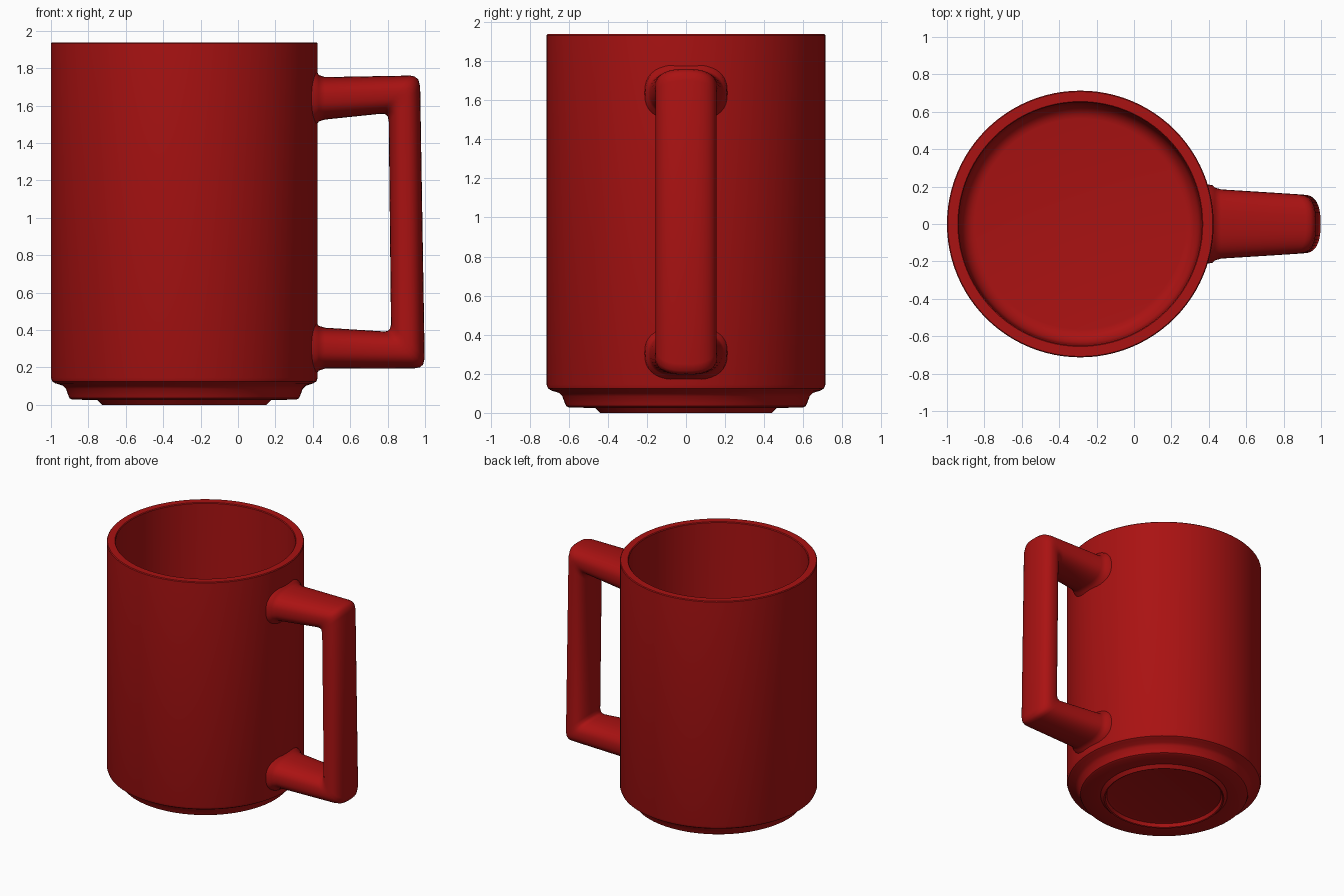
import bpy, bmesh, math
from mathutils import Vector

cube = bpy.data.objects.get("Cube")
if cube:
    bpy.data.objects.remove(cube, do_unlink=True)

red = bpy.data.materials.new("glossy red")
red.use_nodes = True
colour = (0.40, 0.006, 0.006, 1)
red.diffuse_color = colour
red.node_tree.nodes["Principled BSDF"].inputs["Base Color"].default_value = colour

CENTRE_X = -0.287


def finish(name, bm, angle):
    bmesh.ops.recalc_face_normals(bm, faces=bm.faces)
    mesh = bpy.data.meshes.new(name)
    bm.to_mesh(mesh)
    bm.free()
    obj = bpy.data.objects.new(name, mesh)
    bpy.context.collection.objects.link(obj)
    mesh.materials.append(red)
    bpy.ops.object.select_all(action='DESELECT')
    obj.select_set(True)
    bpy.context.view_layer.objects.active = obj
    bpy.ops.object.shade_smooth_by_angle(angle=math.radians(angle))
    return obj


def skin(bm, rings):
    """Join neighbouring closed rings of vertices with quads."""
    for a, b in zip(rings, rings[1:]):
        n = len(a)
        for i in range(n):
            j = (i + 1) % n
            bm.faces.new((a[i], a[j], b[j], b[i]))
    bm.faces.new(rings[0])
    bm.faces.new(rings[-1])


# Mug body: lathe from the recess under the foot, up the outside, down the inside
profile = [(0.40, 0.035), (0.42, 0.03), (0.43, 0.004), (0.44, 0.0),
           (0.465, 0.025), (0.60, 0.028), (0.613, 0.035), (0.62, 0.05),
           (0.633, 0.085), (0.65, 0.102), (0.69, 0.115), (0.706, 0.125),
           (0.713, 0.145), (0.713, 1.932), (0.708, 1.938), (0.655, 1.938),
           (0.65, 1.932), (0.643, 0.26)]
# Rounded corner between inner wall and floor
for k in range(1, 7):
    t = k / 6 * math.pi / 2
    profile.append((0.563 + 0.08 * math.cos(t), 0.22 - 0.10 * math.sin(t)))

SIDES = 96
bm = bmesh.new()
rings = []
for r, z in profile:
    rings.append([bm.verts.new((CENTRE_X + r * math.cos(2 * math.pi * i / SIDES),
                                r * math.sin(2 * math.pi * i / SIDES), z))
                  for i in range(SIDES)])
skin(bm, rings)
finish("mug_body", bm, 35)

# Handle: each station has an outer point, an inner point (x, z) and a half width
stations = [
    ((0.375, 1.80), (0.375, 1.47), 0.215),
    ((0.42, 1.785), (0.42, 1.495), 0.207),
    ((0.432, 1.763), (0.432, 1.515), 0.195),
    ((0.465, 1.752), (0.465, 1.525), 0.185),
    ((0.92, 1.76), (0.765, 1.556), 0.16),
    ((0.945, 1.755), (0.785, 1.555), 0.158),
    ((0.965, 1.738), (0.80, 1.543), 0.157),
    ((0.974, 1.70), (0.806, 1.515), 0.156),
    ((0.998, 0.25), (0.818, 0.43), 0.156),
    ((0.99, 0.215), (0.812, 0.405), 0.157),
    ((0.972, 0.20), (0.80, 0.394), 0.158),
    ((0.945, 0.195), (0.78, 0.392), 0.16),
    ((0.465, 0.193), (0.465, 0.412), 0.185),
    ((0.432, 0.183), (0.432, 0.422), 0.195),
    ((0.42, 0.165), (0.42, 0.44), 0.207),
    ((0.375, 0.15), (0.375, 0.465), 0.215),
]


def rounded(v):
    """Squarish ellipse: flatten the cosine or sine towards its ends."""
    return math.copysign(abs(v) ** 0.8, v)


STEPS = 40
bm = bmesh.new()
rings = []
for (ox, oz), (ix, iz), width in stations:
    outer, inner = Vector((ox, 0, oz)), Vector((ix, 0, iz))
    mid, half = (outer + inner) / 2, (outer - inner) / 2
    ring = []
    for i in range(STEPS):
        t = 2 * math.pi * i / STEPS
        ring.append(bm.verts.new(mid + half * rounded(math.cos(t))
                                 + Vector((0, width * rounded(math.sin(t)), 0))))
    rings.append(ring)
skin(bm, rings)
finish("handle", bm, 50)
